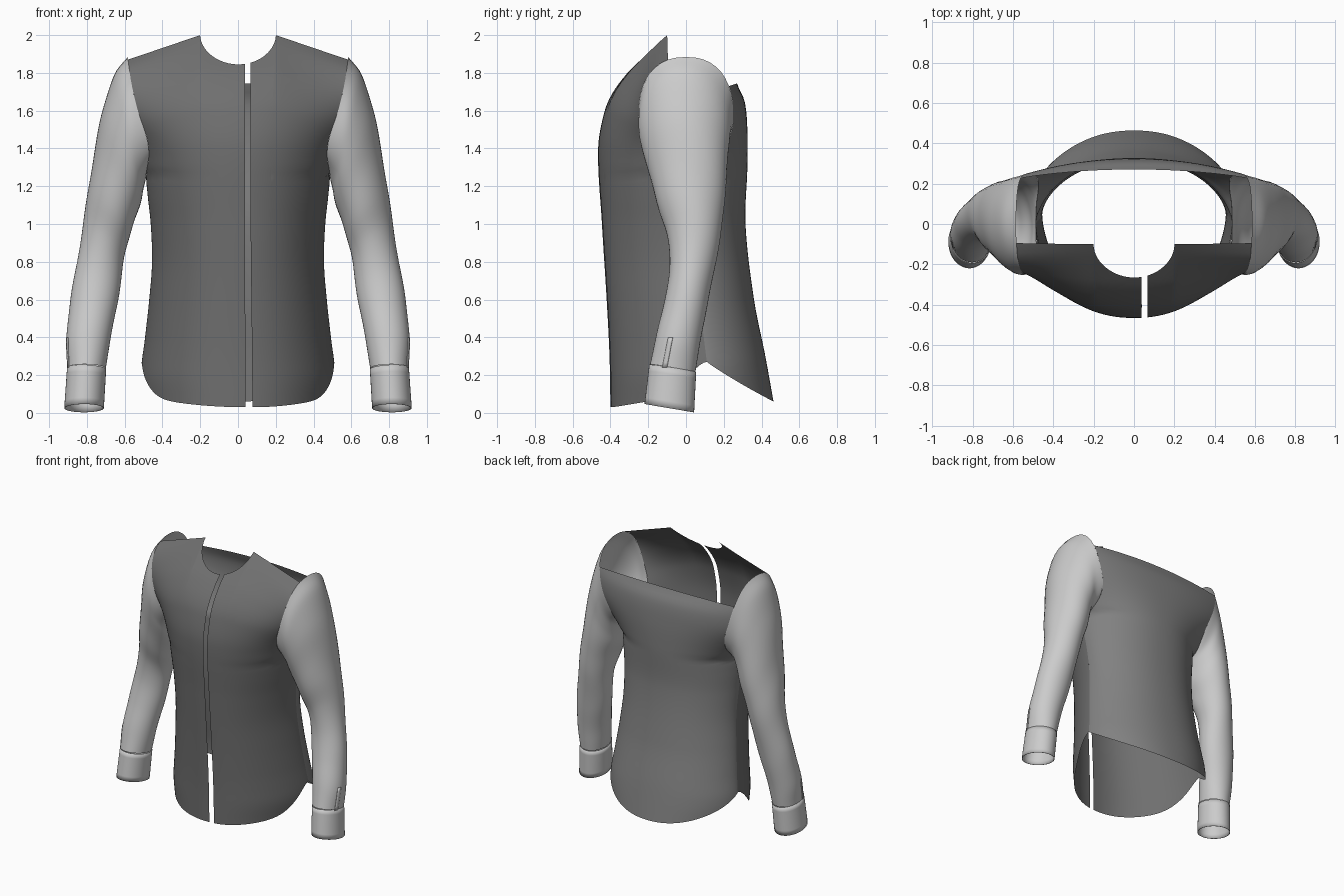
import bpy, math
from math import sin, cos, pi, sqrt

if "Cube" in bpy.data.objects:
    bpy.data.objects.remove(bpy.data.objects["Cube"])


def spline(table, t):
    """Smooth lookup in a table of (key, value) pairs."""
    if t <= table[0][0]:
        return table[0][1]
    if t >= table[-1][0]:
        return table[-1][1]
    n = len(table)
    i = max(k for k in range(n - 1) if table[k][0] <= t)

    def slope(k):
        a, b = table[max(k - 1, 0)], table[min(k + 1, n - 1)]
        return (b[1] - a[1]) / (b[0] - a[0])
    (x0, y0), (x1, y1) = table[i], table[i + 1]
    h = x1 - x0
    u = (t - x0) / h
    return ((2*u**3 - 3*u*u + 1) * y0 + (u**3 - 2*u*u + u) * h * slope(i)
            + (3*u*u - 2*u**3) * y1 + (u**3 - u*u) * h * slope(i + 1))


def smooth(t):
    t = min(max(t, 0), 1)
    return t * t * (3 - 2 * t)


dark = bpy.data.materials.new("dark_cloth")
dark.diffuse_color = (.16, .16, .16, 1)
dark.use_nodes = True
dark.node_tree.nodes["Principled BSDF"].inputs["Base Color"].default_value = dark.diffuse_color
mid = bpy.data.materials.new("back_cloth")
mid.diffuse_color = (.22, .22, .22, 1)
mid.use_nodes = True
mid.node_tree.nodes["Principled BSDF"].inputs["Base Color"].default_value = mid.diffuse_color


def grid(name, rows, closed=False, flip=False, mat=None):
    """Mesh sheet (or tube) from rows of points."""
    n = len(rows[0])
    faces = []
    for i in range(len(rows) - 1):
        for j in range(n if closed else n - 1):
            k = (j + 1) % n
            f = (i*n + j, i*n + k, (i+1)*n + k, (i+1)*n + j)
            faces.append(f[::-1] if flip else f)
    me = bpy.data.meshes.new(name)
    me.from_pydata([p for r in rows for p in r], [], faces)
    me.polygons.foreach_set("use_smooth", [True] * len(me.polygons))
    if mat:
        me.materials.append(mat)
    ob = bpy.data.objects.new(name, me)
    bpy.context.collection.objects.link(ob)
    return ob


# Body profiles by height: half width / armhole, front, back and side seam
WIDTH = [(.05, .50), (.2, .515), (.4, .492), (.6, .47), (.8, .455), (1.0, .462), (1.15, .478),
         (1.26, .486), (1.36, .472), (1.45, .481), (1.6, .53), (1.75, .565), (1.89, .585)]
FRONT = [(.03, -.40), (.3, -.405), (.6, -.42), (1.0, -.445), (1.4, -.465), (1.6, -.43),
         (1.7, -.385), (1.8, -.31), (1.85, -.26), (2.0, -.10)]
BACK = [(.05, .465), (.3, .42), (.6, .36), (1.0, .315), (1.3, .325), (1.5, .325),
        (1.65, .31), (1.74, .27)]
SEAM = [(.27, .11), (.6, .07), (1.0, .03), (1.26, 0)]
ARM_Z, ARM_H, ARM_Y = 1.572, .312, .25
K = .6


def arm_y(z):
    """Half depth of the armhole at a height; slightly squared at the top."""
    u = (z - ARM_Z) / ARM_H
    e = 2.35 if u > 0 else 2
    return ARM_Y * max(0, 1 - abs(u)**e)**(1 / e)


def section_y(yc, z, r, sign):
    """Rounded section; above the underarm it runs through the armhole edge."""
    p = min(abs(r), 1)**2.2
    if z <= 1.26:
        ye = spline(SEAM, z)
        return ye + (yc - ye) * max(0, 1 - p)**K
    q = 1 - (arm_y(z) / abs(yc))**(1 / K)
    return yc * max(0, 1 - q * p)**K


# Front panels, with neckline, sloping shoulder and curved hem
def front_panel(name, side, gap):
    corner = (.2 - gap) / (.58 - gap)
    us = [corner * sin(pi / 2 * i / 16) for i in range(16)]
    us += [corner + (1 - corner) * sin(pi / 2 * i / 24) for i in range(25)]
    rows = []
    for j in range(71):
        v, row = j / 70, []
        for s in us:
            xt = abs(gap + (.58 - gap) * s)
            top = 2 - .155 * sqrt(max(0, 1 - (xt / .2)**2))
            hem = .03 + .055 * s**2 + .185 * s**14
            ze = hem + (top - hem) * v
            drop = .13 * smooth((ze - 1.26) / .6)
            zs = ze - drop
            xe = spline(WIDTH, zs)
            g = gap + (.01 if side > 0 else -.004) * (1 - smooth(ze / 1.2))
            x = g + (xe - g) * s
            y = section_y(spline(FRONT, ze), zs, x / xe, -1)
            z = ze - drop * max(0, (x - .2) / (xe - .2))
            row.append((side * x, y, z))
        rows.append(row)
    return grid(name, rows, flip=side < 0, mat=dark)


front_panel("front_panel_right", 1, .066)
front_panel("front_panel_left", -1, -.036)

# Back panel with a long rounded tail
rows = []
for j in range(71):
    row = []
    for i in range(-28, 29):
        s = sin(pi / 2 * i / 28)
        hem = .27 - .21 * max(0, 1 - abs(s)**2.2)**.58
        z = hem + (1.745 - .015 * s * s - hem) * j / 70
        row.append((spline(WIDTH, z) * s, section_y(spline(BACK, z), z, s, 1), z))
    rows.append(row)
grid("back_panel", rows, flip=True, mat=mid)

# Sleeve stations: outer x, outer z, inner x, inner z, front y, back y
STATIONS = [(.655, 1.79, .492, 1.22, -.25, .235), (.715, 1.61, .505, 1.16, -.22, .225),
            (.757, 1.4, .525, 1.08, -.185, .213), (.79, 1.2, .56, .98, -.145, .203),
            (.82, 1.0, .595, .86, -.10, .18), (.852, .8, .615, .73, -.085, .152),
            (.887, .6, .64, .57, -.115, .113), (.909, .4, .675, .39, -.157, .077),
            (.904, .24, .70, .235, -.19, .05)]
SEG = 40


def ring(st, tilt=0):
    ox, oz, ix, iz, yf, yb = st
    pts = []
    for i in range(SEG):
        c, s = cos(2*pi*i/SEG), sin(2*pi*i/SEG)
        pts.append(((ox+ix)/2 + c*(ox-ix)/2, (yf+yb)/2 + s*(yf-yb)/2,
                    (oz+iz)/2 + c*(oz-iz)/2 + s*tilt))
    return pts


armhole = []
for i in range(SEG):
    c, s = cos(2*pi*i/SEG), sin(2*pi*i/SEG)
    e = 2 / 2.35 if c > 0 else 1
    y = -ARM_Y * math.copysign(abs(s)**e, s)
    z = ARM_Z + ARM_H * math.copysign(abs(c)**e, c)
    armhole.append((spline(WIDTH, z), y, z))
keys = [armhole] + [ring(st, .02 * (k / 8)**2) for k, st in enumerate(STATIONS)]
rows = []
for j in range(6 * (len(keys) - 1) + 1):
    t = j / 6
    row = []
    for i in range(SEG):
        p = [spline([(k, keys[k][i][a]) for k in range(len(keys))], t) for a in range(3)]
        # faint cloth folds
        a = 2 * pi * i / SEG
        f = .0018 * sin(t * 3.1 + 2 * sin(a)) * smooth(t / 2) * smooth((9 - t) / 2)
        p[0] += f * cos(a)
        p[1] -= f * sin(a)
        row.append(p)
    rows.append(row)


def mirrored(ob, thickness=0):
    if thickness:
        so = ob.modifiers.new("thickness", 'SOLIDIFY')
        so.thickness = thickness
    ob.modifiers.new("mirror", 'MIRROR')


mirrored(grid("sleeves", rows, closed=True))

# Cuffs
top = ring((.905, .24, .698, .23, -.195, .054), .02)
low = ring((.92, .025, .71, .025, -.22, .043), .022)
rows = [[[a + (b - a) * k / 6 for a, b in zip(p, q)] for p, q in zip(top, low)] for k in range(7)]
mirrored(grid("cuffs", rows, closed=True), .004)

# Sleeve plackets above the cuffs, on the outer side
strip = []
for k in range(7):
    z = .24 + .16 * k / 6
    st = [spline([(-STATIONS[i][1], STATIONS[i][c]) for i in range(9)], -z) for c in range(6)]
    row = []
    for a in (.25, .36, .47):
        row.append(((st[0]+st[2])/2 + cos(a)*((st[0]-st[2])/2 + .004),
                    (st[4]+st[5])/2 + sin(a)*((st[4]-st[5])/2 - .004), z))
    strip.append(row)
mirrored(grid("sleeve_plackets", strip, flip=True), .003)
